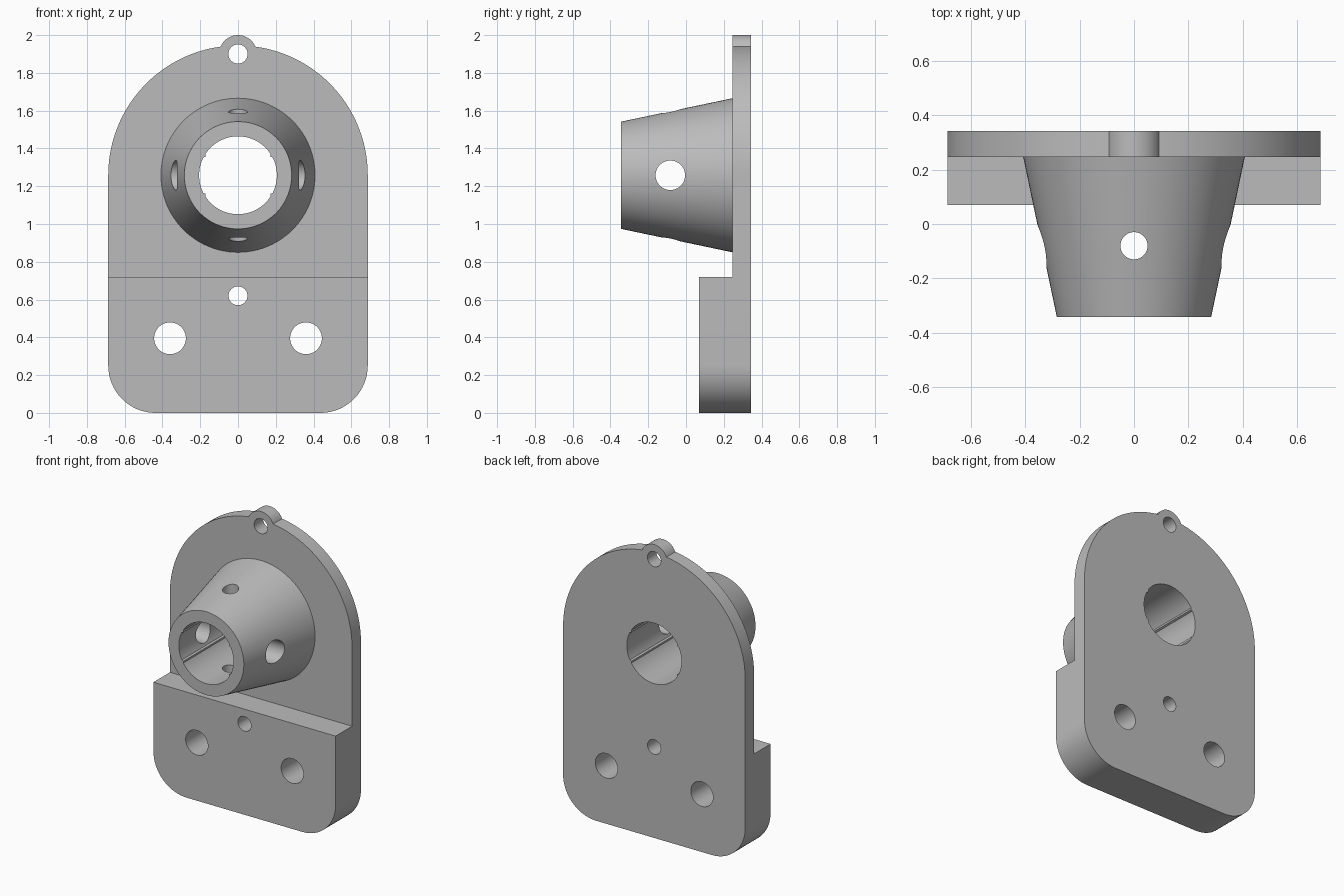
import bpy, bmesh
from math import sin, cos, pi, radians, acos, atan2, degrees
from mathutils import Matrix, Vector

cube = bpy.data.objects.get("Cube")
if cube:
    bpy.data.objects.remove(cube, do_unlink=True)

grey = bpy.data.materials.new("machined_grey")
grey.use_nodes = True
colour = (0.5, 0.5, 0.5, 1)
grey.diffuse_color = colour
grey.node_tree.nodes["Principled BSDF"].inputs["Base Color"].default_value = colour

FRONT, FACE, BACK = 0.07, 0.247, 0.343    # foot front, plate front, plate back
NOSE = -0.343                             # front end of the boss
HALF = 0.687                              # half width and top arc radius
AXIS = 1.258                              # height of the bore axis
LUG_Z, LUG_R = 1.9, 0.1


def make(name, bm):
    bmesh.ops.recalc_face_normals(bm, faces=bm.faces)
    mesh = bpy.data.meshes.new(name)
    bm.to_mesh(mesh)
    bm.free()
    mesh.materials.append(grey)
    ob = bpy.data.objects.new(name, mesh)
    bpy.context.collection.objects.link(ob)
    return ob


def arc(cx, cz, r, start, end, steps):
    """Points on an arc, angles in degrees."""
    angles = [radians(start + (end - start) * i / steps) for i in range(steps + 1)]
    return [(cx + r * cos(a), cz + r * sin(a)) for a in angles]


def prism(name, outline, y0, y1):
    """Extrude an x-z outline along y."""
    bm = bmesh.new()
    face = bm.faces.new([bm.verts.new((x, y0, z)) for x, z in outline])
    ext = bmesh.ops.extrude_face_region(bm, geom=[face])["geom"]
    bmesh.ops.translate(bm, vec=(0, y1 - y0, 0),
                        verts=[v for v in ext if isinstance(v, bmesh.types.BMVert)])
    return make(name, bm)


def cone(name, start, end, r0, r1, segments=64):
    start, end = Vector(start), Vector(end)
    axis = end - start
    turn = axis.to_track_quat("Z", "Y").to_matrix().to_4x4()
    bm = bmesh.new()
    bmesh.ops.create_cone(bm, cap_ends=True, segments=segments, radius1=r0, radius2=r1,
                          depth=axis.length,
                          matrix=Matrix.Translation((start + end) / 2) @ turn)
    return make(name, bm)


def combine(body, tool, operation):
    """Apply a boolean and drop the helper."""
    tool.hide_render = True
    mod = body.modifiers.new(operation.lower(), "BOOLEAN")
    mod.operation, mod.solver, mod.object = operation, "EXACT", tool
    bpy.context.view_layer.objects.active = body
    bpy.ops.object.modifier_apply(modifier=mod.name)
    bpy.data.objects.remove(tool, do_unlink=True)


# Plate outline: rounded foot corners, large top arc and the small lug
d = LUG_Z - AXIS
rise = (HALF ** 2 - LUG_R ** 2 + d ** 2) / (2 * d)
meet = degrees(acos(rise / HALF))
lug = degrees(atan2(rise - d, HALF * sin(radians(meet))))
corner = 0.25
side = HALF - corner
outline = (arc(side, corner, corner, -90, 0, 16)
           + arc(0, AXIS, HALF, 0, 90 - meet, 40)
           + arc(0, LUG_Z, LUG_R, lug, 180 - lug, 24)[1:-1]
           + arc(0, AXIS, HALF, 90 + meet, 180, 40)
           + arc(-side, corner, corner, 180, 270, 16))
body = prism("mounting_bracket", outline, FRONT, BACK)

# Step: thin the plate above the foot block
step = [(-1, 0.72), (1, 0.72), (1, 2.2), (-1, 2.2)]
combine(body, prism("step_cutter", step, -0.2, FACE), "DIFFERENCE")

# Tapered boss, sunk a little into the plate
tip_r, root_r, sink = 0.284, 0.408, 0.05
slope = (root_r - tip_r) / (FACE - NOSE)
combine(body, cone("tapered_boss", (0, NOSE, AXIS), (0, FACE + sink, AXIS),
                   tip_r, root_r + slope * sink, 96), "UNION")

# Bore with four slim ribs running along it
bore = []
for angle in range(0, 360, 3):
    r = 0.197 if angle % 180 in (30, 150) else 0.206
    bore.append((r * cos(radians(angle)), AXIS + r * sin(radians(angle))))
combine(body, prism("bore_cutter", bore, -0.5, 0.5), "DIFFERENCE")

# Cross holes through the boss wall
combine(body, cone("side_hole_cutter", (-0.5, -0.083, AXIS), (0.5, -0.083, AXIS),
                   0.078, 0.078), "DIFFERENCE")
combine(body, cone("top_hole_cutter", (0, -0.08, 0.78), (0, -0.08, 1.75),
                   0.05, 0.05), "DIFFERENCE")

# Bolt and pin holes through the plate
for x, z, r in ((-0.36, 0.395, 0.084), (0.36, 0.395, 0.084),
                (0, 0.62, 0.05), (0, LUG_Z, 0.051)):
    combine(body, cone("hole_cutter", (x, -0.1, z), (x, 0.5, z), r, r, 48), "DIFFERENCE")

bpy.ops.object.select_all(action="DESELECT")
body.select_set(True)
bpy.context.view_layer.objects.active = body
bpy.ops.object.shade_smooth_by_angle(angle=radians(25))
